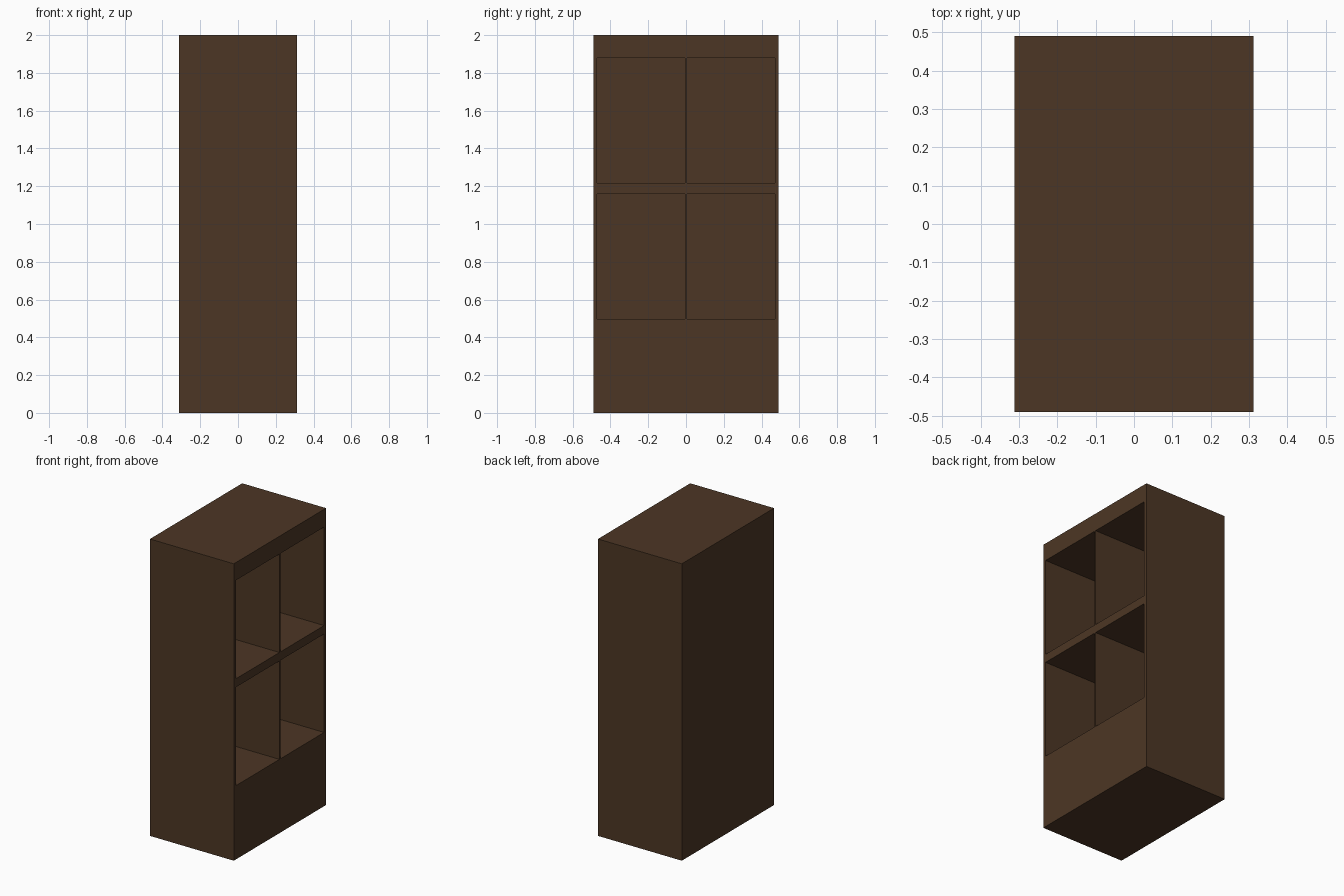
import bpy, bmesh

if "Cube" in bpy.data.objects:
    bpy.data.objects.remove(bpy.data.objects["Cube"])

HX, HY, H = 0.3125, 0.491, 2.0
BACK = 0.02                                   # back panel thickness
YS = [-HY, -0.47, -0.005, 0.006, 0.47, HY]    # side walls, divider
ZS = [0, 0.497, 1.16, 1.217, 1.88, H]         # plinth, shelf, top board

wood = bpy.data.materials.new("dark brown wood")
wood.diffuse_color = (0.073, 0.037, 0.018, 1)
wood.use_nodes = True
wood.node_tree.nodes["Principled BSDF"].inputs["Base Color"].default_value = wood.diffuse_color

bm = bmesh.new()

def quad(*pts):
    return bm.faces.new([bm.verts.new(p) for p in pts])

# outer shell: back, bottom, top and two ends
quad((-HX, -HY, 0), (-HX, -HY, H), (-HX, HY, H), (-HX, HY, 0))
quad((-HX, -HY, 0), (-HX, HY, 0), (HX, HY, 0), (HX, -HY, 0))
quad((-HX, -HY, H), (HX, -HY, H), (HX, HY, H), (-HX, HY, H))
quad((-HX, -HY, 0), (HX, -HY, 0), (HX, -HY, H), (-HX, -HY, H))
quad((-HX, HY, 0), (-HX, HY, H), (HX, HY, H), (HX, HY, 0))

# open side as one flat frame with four compartments sunk into it
XB = -HX + BACK

def panel(x, y0, y1, z0, z1):
    quad((x, y0, z0), (x, y1, z0), (x, y1, z1), (x, y0, z1))

for j in (0, 2, 4):                           # horizontal boards
    panel(HX, -HY, HY, ZS[j], ZS[j + 1])
for j in (1, 3):
    for i in (0, 2, 4):                       # uprights
        panel(HX, YS[i], YS[i + 1], ZS[j], ZS[j + 1])
    for i in (1, 3):                          # compartments
        y0, y1, z0, z1 = YS[i], YS[i + 1], ZS[j], ZS[j + 1]
        panel(XB, y0, y1, z0, z1)
        quad((XB, y0, z0), (HX, y0, z0), (HX, y1, z0), (XB, y1, z0))
        quad((XB, y0, z1), (XB, y1, z1), (HX, y1, z1), (HX, y0, z1))
        quad((XB, y0, z0), (XB, y0, z1), (HX, y0, z1), (HX, y0, z0))
        quad((XB, y1, z0), (HX, y1, z0), (HX, y1, z1), (XB, y1, z1))

# join the seams and merge the flat frame into one face region
bmesh.ops.remove_doubles(bm, verts=bm.verts, dist=1e-5)

me = bpy.data.meshes.new("bookcase")
bm.to_mesh(me)
bm.free()
me.materials.append(wood)
bpy.context.collection.objects.link(bpy.data.objects.new("bookcase", me))
